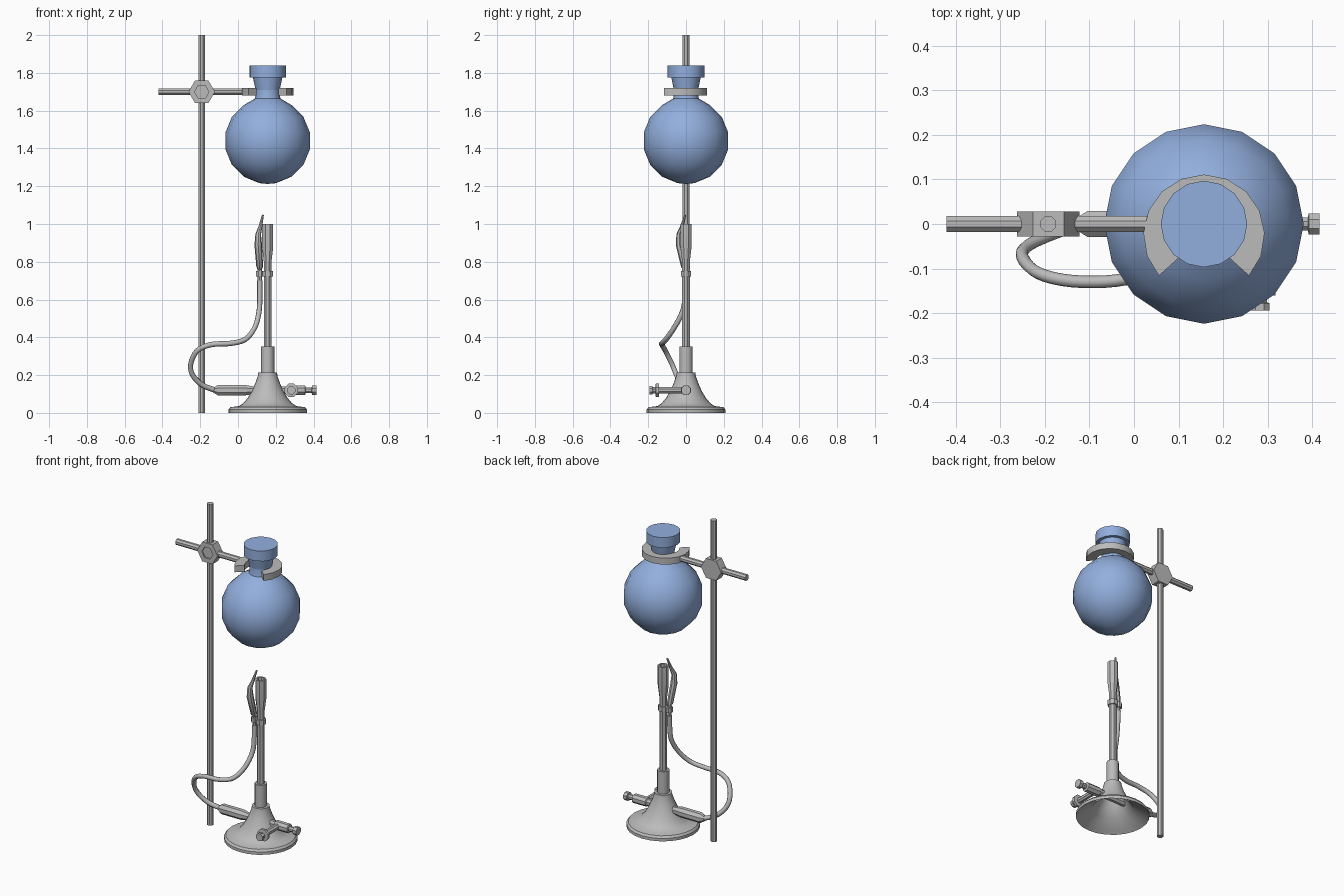
import bpy, bmesh, math
from math import sin, cos, pi, radians
from mathutils import Vector, Matrix

if "Cube" in bpy.data.objects:
    bpy.data.objects.remove(bpy.data.objects["Cube"])


def material(name, rgb):
    m = bpy.data.materials.new(name)
    m.diffuse_color = (*rgb, 1)
    m.use_nodes = True
    m.node_tree.nodes["Principled BSDF"].inputs["Base Color"].default_value = m.diffuse_color
    return m


METAL = material("grey metal", (0.50, 0.50, 0.50))
GLASS = material("blue glass", (0.29, 0.43, 0.73))
CX = 0.157  # shared axis of burner and flask


def finish(name, bm, mat, angle=35):
    bmesh.ops.remove_doubles(bm, verts=bm.verts, dist=1e-5)
    bmesh.ops.recalc_face_normals(bm, faces=bm.faces)
    me = bpy.data.meshes.new(name)
    bm.to_mesh(me)
    bm.free()
    me.materials.append(mat)
    me.shade_smooth()
    me.set_sharp_from_angle(angle=radians(angle))
    ob = bpy.data.objects.new(name, me)
    bpy.context.collection.objects.link(ob)
    return ob


def skin(bm, rings):
    for a, b in zip(rings, rings[1:]):
        n = len(a)
        for i in range(n):
            j = (i + 1) % n
            bm.faces.new((a[i], a[j], b[j], b[i]))


def lathe(name, profile, sides, mat, origin=(CX, 0, 0), axis=(0, 0, 1), phase=0, angle=35):
    """Turn (radius, height) pairs around an axis."""
    rot = Vector((0, 0, 1)).rotation_difference(Vector(axis)).to_matrix().to_4x4()
    mtx = Matrix.Translation(origin) @ rot
    bm = bmesh.new()
    rings = [[bm.verts.new(mtx @ Vector((r * cos(phase + 2 * pi * i / sides),
                                         r * sin(phase + 2 * pi * i / sides), h)))
              for i in range(sides)] for r, h in profile]
    skin(bm, rings)
    bmesh.ops.dissolve_degenerate(bm, dist=1e-6, edges=bm.edges)
    return finish(name, bm, mat, angle)


def sweep(name, pts, sides, steps=1):
    """Sweep a round section along (x, y, z, radius) points, smoothed if steps > 1."""
    p = [Vector(q) for q in pts]
    path = []
    for i in range(len(p) - 1):
        a, b, c, d = p[max(i - 1, 0)], p[i], p[i + 1], p[min(i + 2, len(p) - 1)]
        for s in range(steps):
            t = s / steps
            path.append(0.5 * (2 * b + (c - a) * t + (2 * a - 5 * b + 4 * c - d) * t * t
                               + (3 * b - a - 3 * c + d) * t ** 3))
    path.append(p[-1])
    bm = bmesh.new()
    rings, side = [], Vector((0, 1, 0))
    for i, q in enumerate(path):
        tan = (path[min(i + 1, len(path) - 1)].xyz - path[max(i - 1, 0)].xyz).normalized()
        side = (side - tan * side.dot(tan)).normalized()
        up = tan.cross(side)
        rings.append([bm.verts.new(q.xyz + q.w * (side * cos(2 * pi * k / sides)
                                                  + up * sin(2 * pi * k / sides)))
                      for k in range(sides)])
    skin(bm, rings)
    bm.faces.new(rings[0])
    bm.faces.new(rings[-1])
    return finish(name, bm, METAL, 50 if steps > 1 else 35)


def rod(r, a, b):
    return [(0, a), (r, a), (r, b), (0, b)]


# Stand: pole, cross arm and hexagonal clamp boss with a socket in front
lathe("stand_pole", rod(0.019, 0, 2), 8, METAL, (-0.192, 0, 0), phase=pi / 8)
lathe("cross_arm", rod(0.019, -0.42, 0.05), 8, METAL, (0, 0, 1.7), (1, 0, 0), pi / 8)
lathe("clamp_boss", [(0, -0.028), (0.07, -0.028), (0.07, 0.028), (0.038, 0.028),
                     (0.038, 0.02), (0, 0.02)], 6, METAL, (-0.192, 0, 1.7), (0, -1, 0))

# Open ring that grips the flask neck
bm = bmesh.new()
rings = []
for i in range(13):
    a = radians(-42 + 264 * i / 12)
    rings.append([bm.verts.new((CX + r * cos(a), -0.025 + r * sin(a), z))
                  for r, z in ((0.078, 1.68), (0.136, 1.68), (0.136, 1.72), (0.078, 1.72))])
skin(bm, rings)
bm.faces.new(rings[0])
bm.faces.new(rings[-1])
finish("neck_ring", bm, METAL)

# Round flask with neck, and the stopper
R, ZC = 0.228, 1.44
bulb = [(0, ZC - R)] + [(R * cos(radians(t)), ZC + R * sin(radians(t)))
                        for t in (-78.75, -56.25, -33.75, -11.25, 11.25, 33.75, 56.25)]
lathe("flask", bulb + [(0.068, 1.664), (0.064, 1.685), (0.064, 1.73), (0, 1.73)], 16, GLASS)
lathe("stopper", [(0, 1.70), (0.062, 1.70), (0.078, 1.776), (0.097, 1.776),
                  (0.097, 1.84), (0, 1.84)], 16, GLASS)

# Burner foot: flared shell, hollow underneath
lathe("burner_foot", [(0.208, 0), (0.208, 0.018), (0.198, 0.03), (0.152, 0.036), (0.128, 0.052),
                      (0.105, 0.08), (0.084, 0.115), (0.066, 0.155), (0.052, 0.195),
                      (0.05, 0.213), (0, 0.213), (0, 0.185), (0.04, 0.18), (0.07, 0.12),
                      (0.115, 0.055), (0.19, 0.012), (0.208, 0)], 24, METAL)
lathe("burner_sleeve", rod(0.035, 0.2, 0.352), 12, METAL)
lathe("burner_barrel", [(0, 0.3), (0.022, 0.3), (0.022, 0.8), (0.032, 0.88), (0.032, 1.0),
                        (0.022, 1.0), (0.022, 0.9), (0, 0.9)], 8, METAL, phase=pi / 8)

# Gas pipe through the foot, with hose connector and end cap
lathe("gas_pipe", [(0, -0.13), (0.014, -0.13), (0.031, -0.105), (0.031, 0.03), (0.022, 0.08),
                   (0.022, 0.26), (0.028, 0.265), (0.028, 0.355), (0.016, 0.358), (0.016, 0.39),
                   (0.026, 0.392), (0.026, 0.416), (0, 0.416)],
      8, METAL, (0, 0, 0.12), (1, 0, 0), pi / 8)

# Side valve with its knob
lathe("valve_stem", [(0, 0), (0.018, 0), (0.018, 0.142), (0.038, 0.144), (0.038, 0.16),
                     (0.018, 0.162), (0.018, 0.176), (0.024, 0.178), (0.024, 0.194), (0, 0.194)],
      8, METAL, (0.282, 0, 0.12), (0, -1, 0), pi / 8)

# Looping hose from the connector up to the pilot
h = 0.014
sweep("gas_hose", [(-0.12, 0, 0.12, h), (-0.19, -0.025, 0.148, h), (-0.24, -0.05, 0.2, h),
                   (-0.25, -0.075, 0.26, h), (-0.215, -0.11, 0.33, h), (-0.14, -0.128, 0.362, h),
                   (-0.04, -0.127, 0.368, h), (0.04, -0.105, 0.39, h), (0.09, -0.06, 0.455, h),
                   (0.112, -0.017, 0.54, h), (0.115, -0.005, 0.62, h), (0.115, 0, 0.7, h)], 8, 4)

# Pilot jet beside the barrel, held by a band
sweep("pilot_jet", [(0.115, 0, 0.69, 0.012), (0.115, -0.002, 0.76, 0.012),
                    (0.115, -0.008, 0.775, 0.018), (0.107, -0.034, 0.89, 0.020),
                    (0.107, -0.036, 0.945, 0.015), (0.118, -0.022, 0.985, 0.010),
                    (0.132, -0.004, 1.048, 0.005)], 8)
lathe("barrel_band", rod(0.03, 0.722, 0.752), 8, METAL, phase=pi / 8)
lathe("pilot_band", rod(0.021, 0.722, 0.752), 8, METAL, (0.116, 0, 0), phase=pi / 8)
